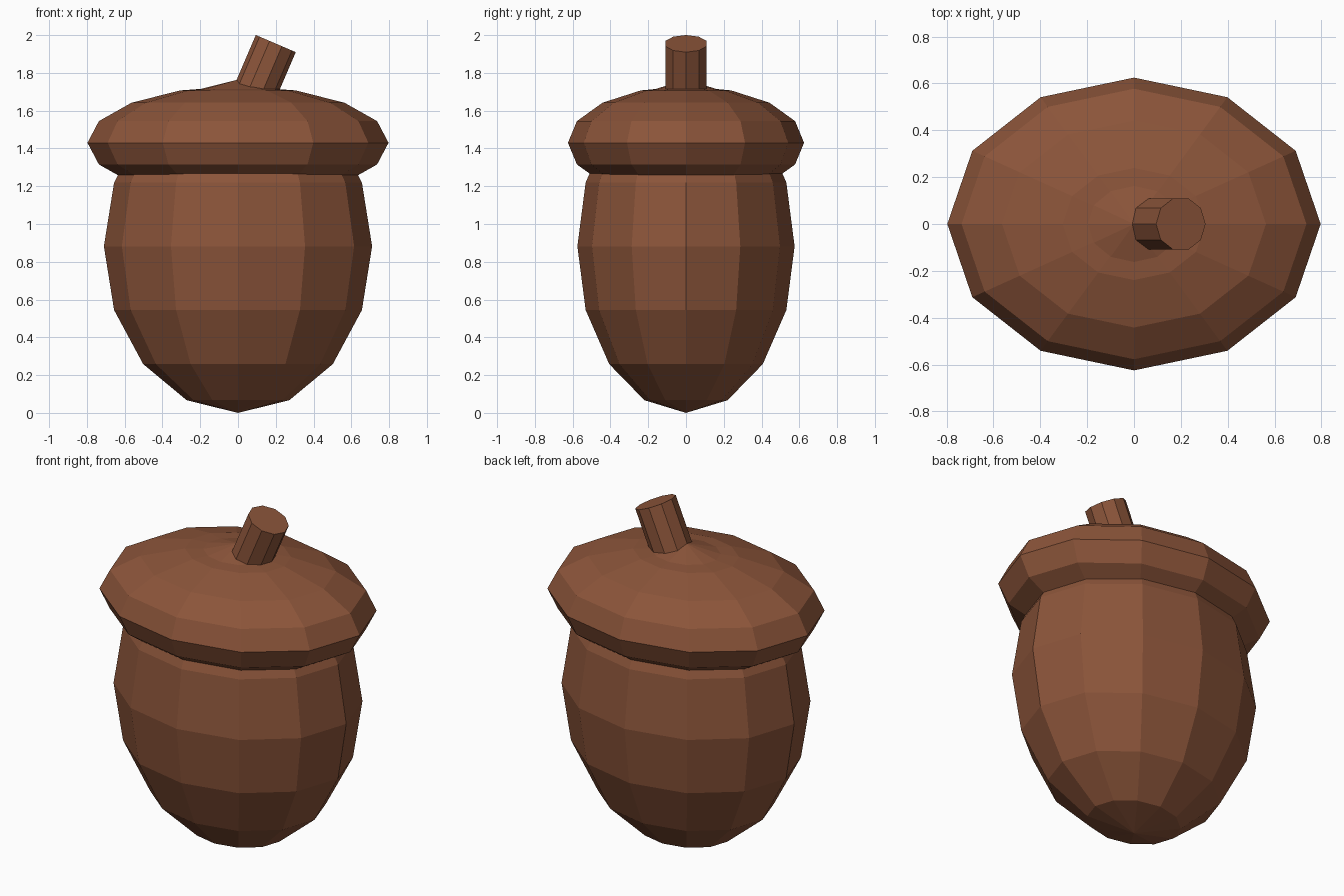
import bpy
from math import radians
from mathutils import Matrix, Vector

cube = bpy.data.objects.get("Cube")
if cube:
    bpy.data.objects.remove(cube, do_unlink=True)

# One warm brown for the whole acorn
brown = bpy.data.materials.new("acorn_brown")
brown.use_nodes = True
colour = (0.26, 0.09, 0.042, 1)
brown.diffuse_color = colour
shader = brown.node_tree.nodes["Principled BSDF"]
shader.inputs["Base Color"].default_value = colour
shader.inputs["Roughness"].default_value = 0.8


def finish(name, matrix):
    """Name the new primitive, bake its placement into the mesh and colour it."""
    obj = bpy.context.object
    obj.name = name
    obj.matrix_world = Matrix.Identity(4)
    obj.data.transform(matrix)
    obj.data.materials.append(brown)
    obj.data.shade_flat()


def ellipsoid(name, height, radii):
    bpy.ops.mesh.primitive_uv_sphere_add(segments=12, ring_count=8, radius=1)
    place = Matrix.Translation((0, 0, height)) @ Matrix.Diagonal((*radii, 1))
    finish(name, place)


# Nut, whose upper tip just breaks through the cap
ellipsoid("nut", 0.882, (0.71, 0.575, 0.882))

# Flattened cap overhanging the nut
ellipsoid("cap", 1.43, (0.797, 0.625, 0.30))

# Ten-sided stem leaning to the model's left, sunk into the cap
stem_length = 0.45
bpy.ops.mesh.primitive_cylinder_add(vertices=10, radius=0.115, depth=stem_length)
lean = Matrix.Rotation(radians(23.2), 4, "Y")
to_x_axis = Matrix.Rotation(radians(90), 4, "Z")
hang = Matrix.Translation((0, 0, -stem_length / 2))
finish("stem", Matrix.Translation(Vector((0.2, 0, 1.955))) @ lean @ hang @ to_x_axis)
